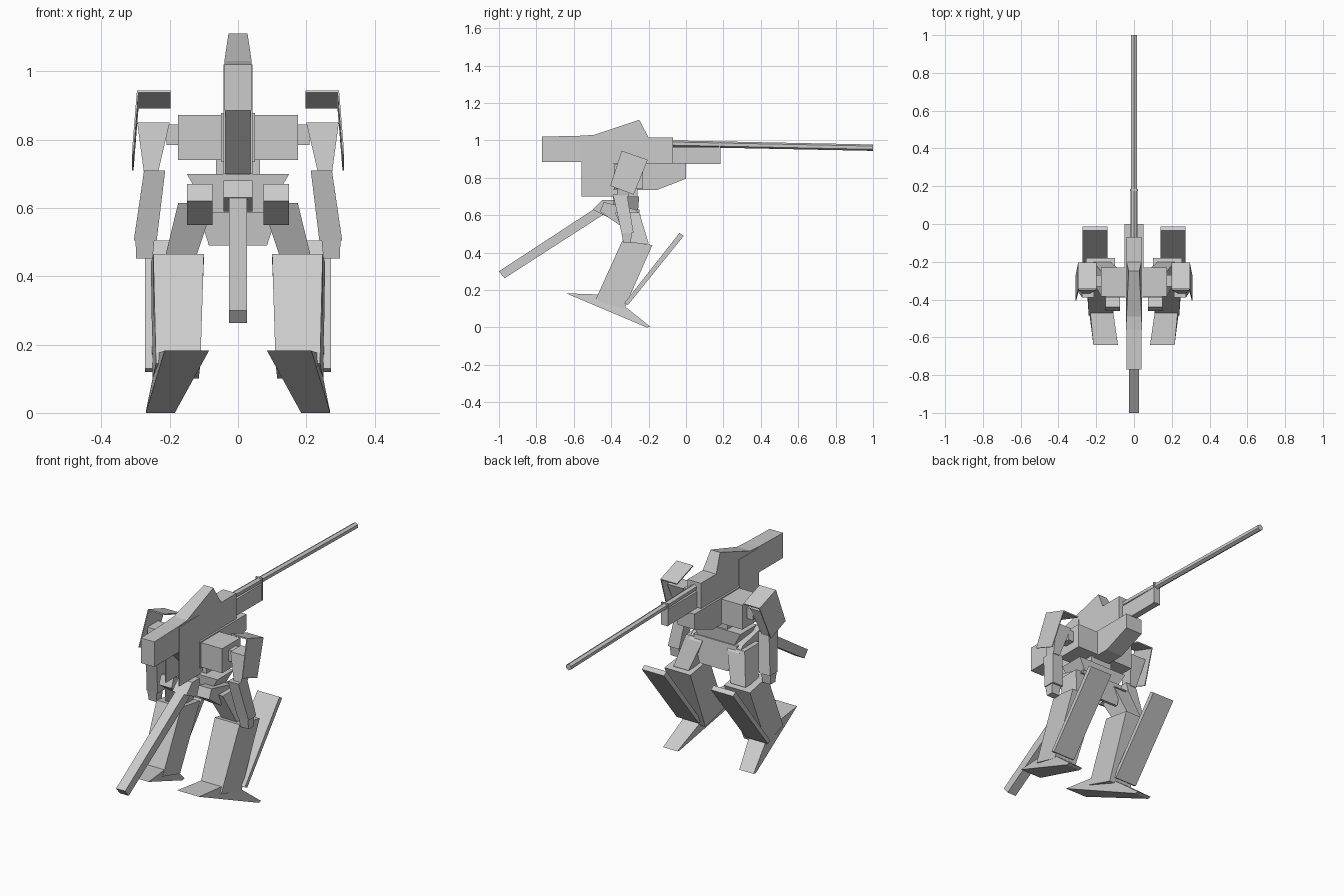
import bpy, bmesh, math
from mathutils import Vector

if "Cube" in bpy.data.objects:
    bpy.data.objects.remove(bpy.data.objects["Cube"], do_unlink=True)

GREY = (0.6, 0.6, 0.6, 1)
armor = bpy.data.materials.new("armor_grey")
armor.use_nodes = True
armor.diffuse_color = GREY
armor.node_tree.nodes["Principled BSDF"].inputs["Base Color"].default_value = GREY


def finish(name, bm):
    bmesh.ops.recalc_face_normals(bm, faces=bm.faces)
    mesh = bpy.data.meshes.new(name)
    bm.to_mesh(mesh)
    bm.free()
    mesh.materials.append(armor)
    ob = bpy.data.objects.new(name, mesh)
    bpy.context.collection.objects.link(ob)
    return ob


def slab(name, profile, x0=None, x1=None, side=1):
    """Side profile of (y, z) or (y, z, x0, x1) points spanned across x."""
    bm = bmesh.new()
    a, b = [], []
    for y, z, *xs in profile:
        lo, hi = xs if xs else (x0, x1)
        a.append(bm.verts.new((side * lo, y, z)))
        b.append(bm.verts.new((side * hi, y, z)))
    bm.faces.new(a)
    bm.faces.new(b)
    for i in range(len(a)):
        j = (i + 1) % len(a)
        bm.faces.new((a[i], a[j], b[j], b[i]))
    return finish(name, bm)


def limb(name, low, high, side=1):
    """Tapered block between two rectangles (x0, x1, y0, y1, z)."""
    bm = bmesh.new()
    rings = []
    for x0, x1, y0, y1, z in (low, high):
        rings.append([bm.verts.new((side * x, y, z))
                      for x, y in ((x0, y0), (x1, y0), (x1, y1), (x0, y1))])
    for ring in rings:
        bm.faces.new(ring)
    for i in range(4):
        j = (i + 1) % 4
        bm.faces.new((rings[0][i], rings[0][j], rings[1][j], rings[1][i]))
    return finish(name, bm)


def box(name, x0, x1, y0, y1, z0, z1, side=1):
    return limb(name, (x0, x1, y0, y1, z0), (x0, x1, y0, y1, z1), side)


def rod(name, start, end, radius, sides):
    start, end = Vector(start), Vector(end)
    axis = end - start
    bm = bmesh.new()
    bmesh.ops.create_cone(bm, cap_ends=True, segments=sides,
                          radius1=radius, radius2=radius, depth=axis.length)
    bm.transform(axis.to_track_quat("Z", "Y").to_matrix().to_4x4())
    bmesh.ops.translate(bm, verts=bm.verts, vec=(start + end) / 2)
    return finish(name, bm)


# Cannon housing with crest and sloped underside
W = 0.04
slab("cannon_housing", [
    (-0.77, 0.885), (-0.77, 1.02), (-0.56, 1.025), (-0.49, 1.03),
    (-0.25, 1.11, -0.028, 0.028), (-0.2, 1.015), (-0.07, 1.015),
    (-0.07, 0.88), (-0.3, 0.72), (-0.38, 0.7), (-0.56, 0.885)], -W, W)
for side, label in ((1, "left"), (-1, "right")):
    slab(label + "_housing_cheek", [
        (-0.56, 0.7), (-0.56, 1.02), (-0.39, 1.02), (-0.39, 0.7)],
        W - 0.004, W + 0.002, side)

# Cannon barrel and its cradle
rod("cannon_barrel", (0, -0.08, 0.983), (0, 1, 0.961), 0.017, 6)
box("barrel_cradle", -0.018, 0.018, -0.07, 0.18, 0.875, 0.965)
box("barrel_bracket", -0.02, 0.02, 0.176, 0.184, 0.875, 0.995)

# Torso, nose and waist
box("torso", -0.175, 0.175, -0.385, -0.23, 0.74, 0.872)
slab("chest_nose", [(-0.39, 0.735), (-0.39, 0.878), (0, 0.878),
                    (0, 0.795), (-0.155, 0.735)], -0.05, 0.05)
box("waist", -0.065, 0.065, -0.36, -0.26, 0.66, 0.74)

# Pelvis and skirt
limb("pelvis", (-0.085, 0.085, -0.38, -0.26, 0.585),
     (-0.15, 0.15, -0.39, -0.25, 0.7))
limb("front_skirt", (-0.085, 0.085, -0.25, -0.235, 0.49),
     (-0.13, 0.13, -0.265, -0.25, 0.63))

# Tail and its socket
slab("tail_socket", [(-0.5, 0.63), (-0.45, 0.68), (-0.37, 0.68),
                     (-0.37, 0.6), (-0.42, 0.59)], -0.042, 0.042)
slab("tail", [(-1.0, 0.3), (-0.97, 0.263), (-0.4, 0.63), (-0.45, 0.66)],
     -0.027, 0.027)

for side, label in ((1, "left_"), (-1, "right_")):
    # Arm
    limb(label + "shoulder_joint", (0.17, 0.21, -0.33, -0.27, 0.785),
         (0.17, 0.21, -0.33, -0.27, 0.845), side)
    limb(label + "upper_arm", (0.235, 0.275, -0.37, -0.31, 0.7),
         (0.2, 0.295, -0.35, -0.26, 0.85), side)
    limb(label + "forearm", (0.238, 0.305, -0.345, -0.28, 0.505),
         (0.213, 0.275, -0.39, -0.315, 0.71), side)
    limb(label + "hand", (0.25, 0.298, -0.335, -0.295, 0.452),
         (0.245, 0.3, -0.345, -0.29, 0.505), side)

    # Shoulder guard: thin top and outer plates
    slab(label + "shoulder_guard_top", [
        (-0.345, 0.938), (-0.343, 0.944), (-0.205, 0.897), (-0.207, 0.891)],
        0.198, 0.296, side)
    slab(label + "shoulder_guard_side", [
        (-0.345, 0.942, 0.291, 0.296), (-0.205, 0.895, 0.291, 0.296),
        (-0.28, 0.71, 0.306, 0.311), (-0.405, 0.757, 0.306, 0.311)], side=side)

    # Hip and thigh
    slab(label + "hip_guard", [
        (-0.46, 0.62), (-0.44, 0.67), (-0.27, 0.63), (-0.24, 0.6),
        (-0.36, 0.55)], 0.075, 0.15, side)
    limb(label + "thigh", (0.125, 0.215, -0.31, -0.2, 0.45),
         (0.07, 0.175, -0.38, -0.25, 0.615), side)

    # Shin with a stand-off shield
    slab(label + "shin", [
        (-0.34, 0.465, 0.1, 0.248), (-0.18, 0.44, 0.1, 0.255),
        (-0.33, 0.1, 0.115, 0.25), (-0.485, 0.145, 0.11, 0.24)], side=side)
    slab(label + "shin_shield", [
        (-0.035, 0.505), (-0.012, 0.49), (-0.31, 0.12), (-0.33, 0.13)],
        0.14, 0.272, side)

    # Wedge foot
    slab(label + "foot", [
        (-0.64, 0.182, 0.085, 0.215), (-0.43, 0.175, 0.115, 0.235),
        (-0.33, 0.115, 0.145, 0.245), (-0.19, 0.003, 0.185, 0.27),
        (-0.21, 0.0, 0.185, 0.27)], side=side)
